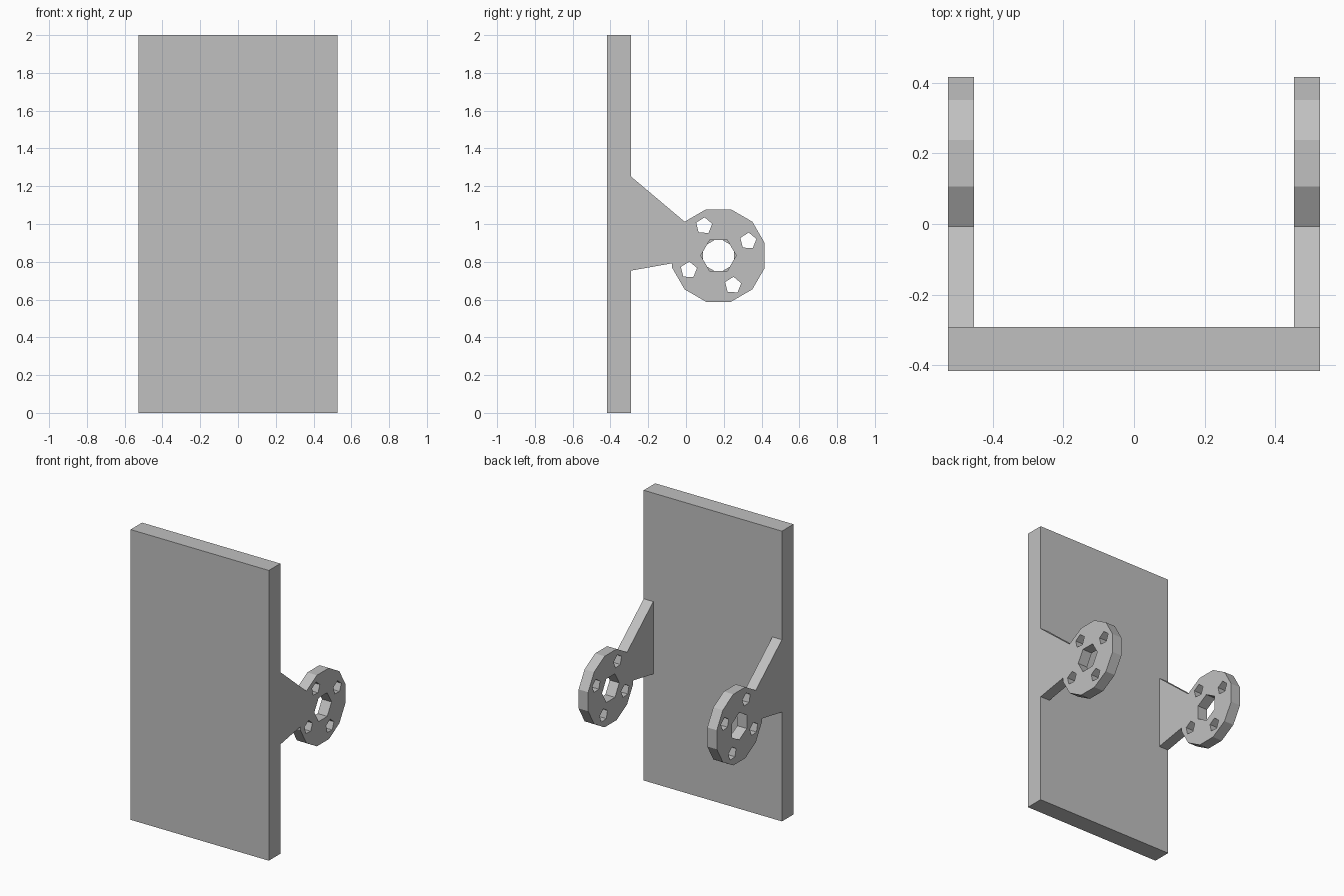
import bpy
import bmesh
from math import cos, sin, radians, pi

cube = bpy.data.objects.get("Cube")
if cube:
    bpy.data.objects.remove(cube, do_unlink=True)

# Single grey finish
grey = bpy.data.materials.new("plain_grey")
grey.use_nodes = True
colour = (0.53, 0.53, 0.53, 1)
grey.diffuse_color = colour
grey.node_tree.nodes["Principled BSDF"].inputs["Base Color"].default_value = colour

HALF_WIDTH, FRONT, BACK, HEIGHT = 0.527, -0.417, -0.292, 2.0
ARM = 0.073                      # bracket thickness
HUB, HUB_R = (0.172, 0.833), 0.2535


def ring(centre, radius, sides, start):
    """Regular polygon in (y, z), start angle in degrees."""
    angles = [radians(start + 360 * i / sides) for i in range(sides)]
    return [(centre[0] + radius * cos(a), centre[1] + radius * sin(a)) for a in angles]


def bracket(name, x, bore_angle):
    # Outline: twelve-sided hub with one corner replaced by the tapered arm
    outline = ring(HUB, HUB_R, 12, -165)[:11]
    outline += [(BACK, 1.252), (BACK, 0.753), (-0.073, 0.792)]
    loops = [outline, ring(HUB, 0.094, 6, bore_angle)]
    # Four five-sided bolt holes
    for k in range(4):
        spot = ring(HUB, 0.175, 4, 26)[k]
        loops.append(ring(spot, 0.045, 5, 86))

    curve = bpy.data.curves.new(name, "CURVE")
    curve.dimensions = "2D"
    curve.fill_mode = "BOTH"
    curve.extrude = ARM / 2
    for loop in loops:
        spline = curve.splines.new("POLY")
        spline.points.add(len(loop) - 1)
        for point, (u, v) in zip(spline.points, loop):
            point.co = (u, v, 0, 1)
        spline.use_cyclic_u = True
    obj = bpy.data.objects.new(name, curve)
    bpy.context.collection.objects.link(obj)
    obj.rotation_euler = (pi / 2, 0, pi / 2)
    obj.location.x = x

    # Turn into a clean flat-shaded mesh
    bpy.ops.object.select_all(action="DESELECT")
    obj.select_set(True)
    bpy.context.view_layer.objects.active = obj
    bpy.ops.object.convert(target="MESH")
    obj = bpy.context.object
    bm = bmesh.new()
    bm.from_mesh(obj.data)
    bmesh.ops.remove_doubles(bm, verts=bm.verts, dist=0.0001)
    bmesh.ops.recalc_face_normals(bm, faces=bm.faces)
    for face in bm.faces:
        face.smooth = False
    bm.to_mesh(obj.data)
    bm.free()
    obj.data.materials.clear()
    obj.data.materials.append(grey)


# Upright plate
bpy.ops.mesh.primitive_cube_add(size=1, location=(0, (FRONT + BACK) / 2, HEIGHT / 2))
plate = bpy.context.object
plate.name = "back_plate"
plate.scale = (2 * HALF_WIDTH, BACK - FRONT, HEIGHT)
plate.data.materials.append(grey)

# Side brackets, bores turned relative to each other
for name, side, bore_angle in (("left_bracket", 1, 0), ("right_bracket", -1, 30)):
    bracket(name, side * (HALF_WIDTH - ARM / 2), bore_angle)
